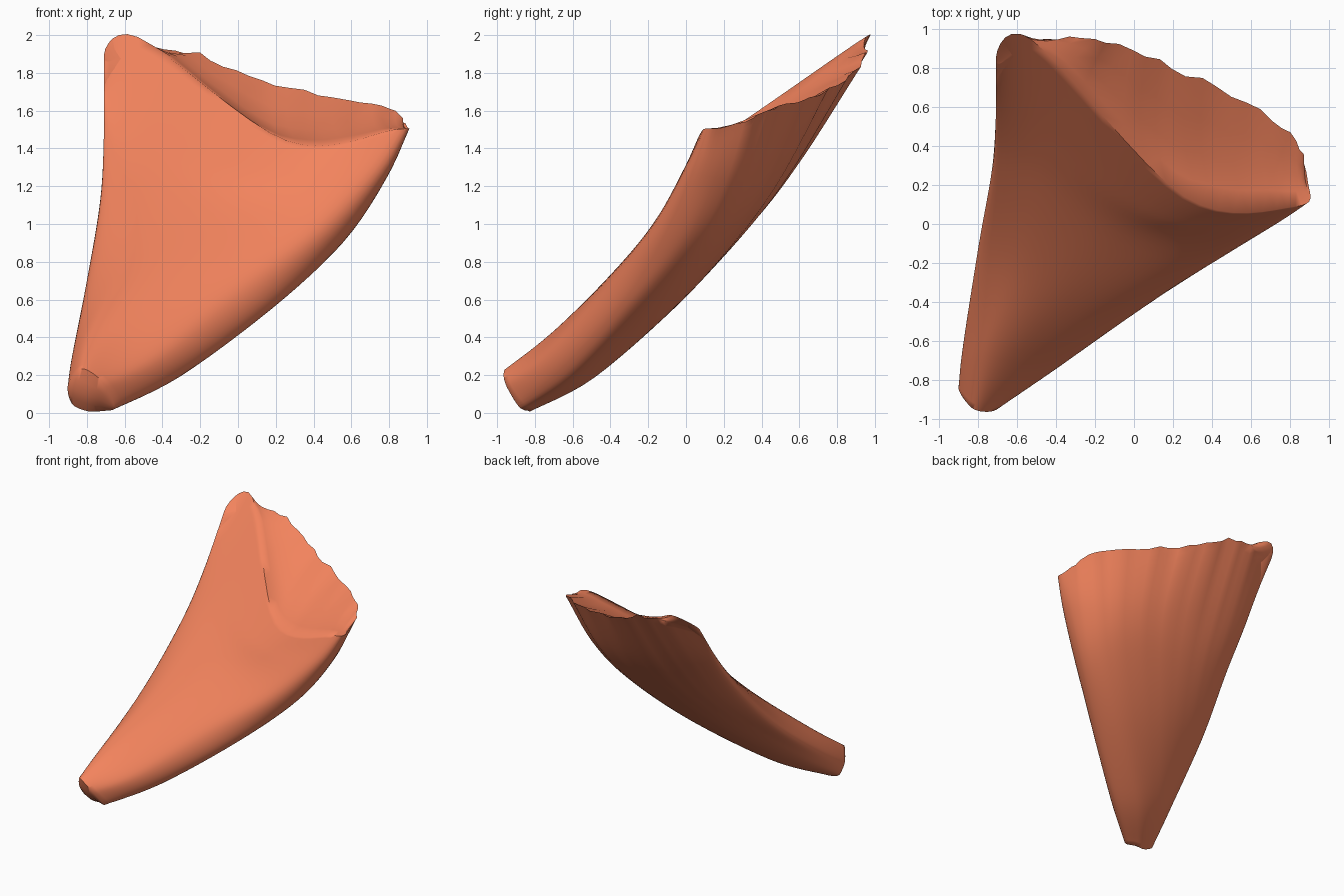
import bpy, bmesh, math, random
from mathutils import Vector as V

if "Cube" in bpy.data.objects:
    bpy.data.objects.remove(bpy.data.objects["Cube"])

random.seed(4)

# Guide curves from stalk to rim, in order around the cross-section
GUIDES = [
    # left edge
    [(-.90, -.85, .15), (-.88, -.64, .29), (-.80, -.12, .70), (-.73, .28, 1.12), (-.71, .55, 1.45), (-.70, .82, 1.86)],
    # front, left half
    [(-.84, -.94, .23), (-.78, -.67, .43), (-.60, -.25, .80), (-.50, .15, 1.18), (-.48, .45, 1.48), (-.53, .95, 1.99)],
    # front, right half
    [(-.77, -.965, .21), (-.62, -.71, .42), (-.30, -.34, .79), (-.05, -.06, 1.09), (.13, .04, 1.27), (.26, .14, 1.44)],
    # right lip
    [(-.70, -.95, .14), (-.42, -.75, .30), (.00, -.43, .66), (.40, -.18, .98), (.68, -.01, 1.28), (.83, .09, 1.50)],
    # right lower edge
    [(-.65, -.88, .03), (-.30, -.62, .20), (.18, -.30, .56), (.56, -.02, .91), (.79, .13, 1.25), (.895, .21, 1.515)],
    # back, right half
    [(-.72, -.83, .01), (-.45, -.50, .18), (.05, -.11, .54), (.42, .18, .90), (.62, .36, 1.22), (.76, .50, 1.62)],
    # back, middle
    [(-.80, -.83, .01), (-.65, -.48, .22), (-.30, -.02, .60), (.00, .33, .98), (.15, .56, 1.30), (.20, .81, 1.74)],
    # back, left half
    [(-.88, -.82, .05), (-.80, -.50, .28), (-.62, -.02, .68), (-.45, .37, 1.06), (-.38, .65, 1.43), (-.33, .965, 1.92)],
]
STEP, ROWS = 8, 6


def spline(pts, n, closed):
    """Smooth curve through pts with n samples per span."""
    pts = [V(p) for p in pts]
    m = len(pts)
    get = (lambda i: pts[i % m]) if closed else (lambda i: pts[max(0, min(m - 1, i))])
    out = []
    for i in range(m if closed else m - 1):
        a, b, c, d = (get(i + k) for k in (-1, 0, 1, 2))
        for s in range(n):
            t = s / n
            out.append(.5 * (2 * b + (c - a) * t + (2 * a - 5 * b + 4 * c - d) * t ** 2
                             + (3 * b - a - 3 * c + d) * t ** 3))
    return out if closed else out + [pts[-1]]


rails = [spline(g, ROWS, False) for g in GUIDES]
rings = [spline(r, STEP, True) for r in zip(*rails)]
cols, half = len(rings[0]), len(rings[0]) // 2
ragged = [random.uniform(-1, 1) for _ in range(cols)]
axis = V((.45, .6, .66))

# Pleats on the back and a ragged rim, fading out toward the stalk
for r, ring in enumerate(rings):
    t = r / (len(rings) - 1)
    for c in range(half + 3, cols - 5):
        pleat = math.sin(c * 1.9) + .6 * math.sin(c * .83)
        ring[c] += V((0, -.6, .5)) * .012 * pleat * t ** 4
        ring[c] += axis * .016 * ragged[c] * t ** 14

# Lofted body
bm = bmesh.new()
grid = [[bm.verts.new(p) for p in ring] for ring in rings]
for lo, hi in zip(grid, grid[1:]):
    for c in range(cols):
        d = (c + 1) % cols
        bm.faces.new((lo[c], lo[d], hi[d], hi[c]))


def cap(ring, sag):
    """Close an open end with cross strips that dip (or bulge) in the middle."""
    n, strips = 4, []
    for i in range(half + 1):
        a, b = ring[i], ring[-i]
        if i in (0, half):
            strips.append([a] * (n + 1))
            continue
        gap = (b.co - a.co).length
        mids = [bm.verts.new(a.co.lerp(b.co, k / n) - axis * sag * gap * math.sin(math.pi * k / n))
                for k in range(1, n)]
        strips.append([a] + mids + [b])
    for p, q in zip(strips, strips[1:]):
        for k in range(n):
            bm.faces.new(list(dict.fromkeys((p[k], q[k], q[k + 1], p[k + 1]))))


cap(grid[0], .1)
cap(grid[-1], .12)
bmesh.ops.recalc_face_normals(bm, faces=bm.faces)

mesh = bpy.data.meshes.new("fan_wedge")
bm.to_mesh(mesh)
bm.free()
fan = bpy.data.objects.new("fan_wedge", mesh)
bpy.context.collection.objects.link(fan)
mat = bpy.data.materials.new("coral_orange")
mat.diffuse_color = (.9, .23, .11, 1)
mat.use_nodes = True
mat.node_tree.nodes["Principled BSDF"].inputs["Base Color"].default_value = mat.diffuse_color
mesh.materials.append(mat)

# Smooth shading with a crisp rim
bpy.context.view_layer.objects.active = fan
fan.select_set(True)
bpy.ops.object.shade_smooth_by_angle(angle=math.radians(60))
